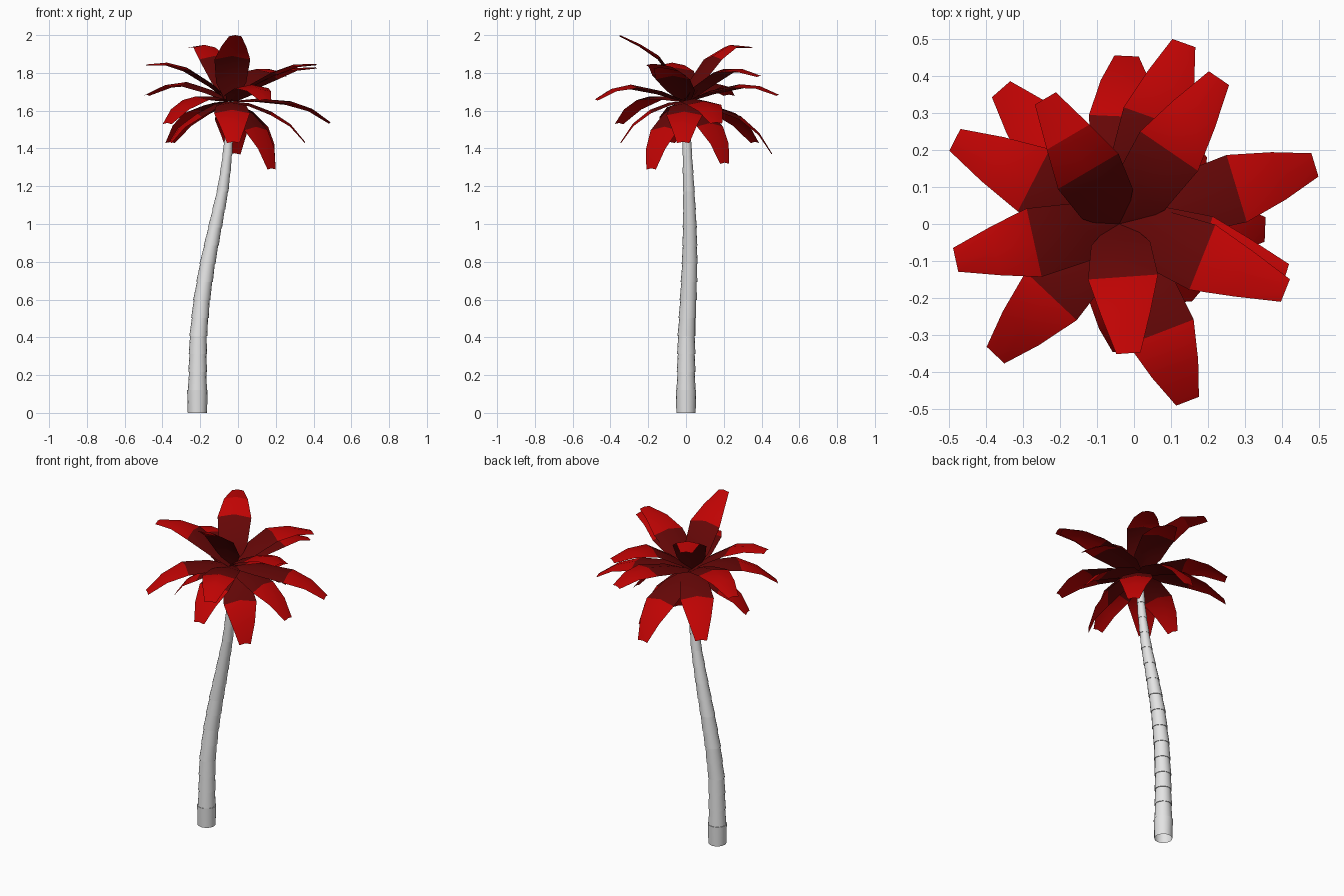
import bpy, bmesh, math
from mathutils import Vector

cube = bpy.data.objects.get("Cube")
if cube:
    bpy.data.objects.remove(cube, do_unlink=True)


def material(name, color):
    m = bpy.data.materials.new(name)
    m.use_nodes = True
    m.diffuse_color = (*color, 1)
    m.node_tree.nodes["Principled BSDF"].inputs["Base Color"].default_value = (*color, 1)
    return m


grey = material("pale grey bark", (0.77, 0.77, 0.77))
dark = material("dark red", (0.13, 0.002, 0.002))
bright = material("bright red", (0.52, 0.001, 0.001))


def finish(name, bm, mats, angle):
    mesh = bpy.data.meshes.new(name)
    bm.to_mesh(mesh)
    bm.free()
    for m in mats:
        mesh.materials.append(m)
    ob = bpy.data.objects.new(name, mesh)
    bpy.context.collection.objects.link(ob)
    bpy.ops.object.select_all(action="DESELECT")
    ob.select_set(True)
    bpy.context.view_layer.objects.active = ob
    bpy.ops.object.shade_smooth_by_angle(angle=math.radians(angle))


# Trunk: a leaning stack of segments, each wider at its foot (x, y, z, radius)
SPINE = [(-0.215, 0, 0, 0.051), (-0.215, 0, 0.12, 0.048), (-0.211, 0.002, 0.4, 0.045),
         (-0.192, 0.012, 0.6, 0.043), (-0.16, 0.02, 0.8, 0.04), (-0.118, 0.02, 1.0, 0.035),
         (-0.076, 0.014, 1.2, 0.029), (-0.05, 0.005, 1.42, 0.023), (-0.04, 0, 1.65, 0.02)]


def spine(z):
    for a, b in zip(SPINE, SPINE[1:]):
        if z <= b[2]:
            t = (z - a[2]) / (b[2] - a[2])
            return [p + (q - p) * t for p, q in zip(a, b)]
    return SPINE[-1]


def build_trunk(sides=16, segments=16):
    bm = bmesh.new()
    levels = [0, 0.12] + [0.12 + 1.53 * i / segments for i in range(1, segments + 1)]
    rings = []
    for i, (low, high) in enumerate(zip(levels, levels[1:])):
        flares = (1.0, 1.13) if i == 0 else (1.06, 0.97)
        for z, flare in zip((low, high), flares):
            x, y, h, r = spine(z)
            rings.append([bm.verts.new((x + r * flare * math.cos(a), y + r * flare * math.sin(a), h))
                          for a in (math.tau * k / sides for k in range(sides))])
    for a, b in zip(rings, rings[1:]):
        for k in range(sides):
            n = (k + 1) % sides
            bm.faces.new((a[k], a[n], b[n], b[k]))
    bm.faces.new(rings[-1])
    finish("trunk", bm, [grey], 40)


build_trunk()

# Fronds: arched sheets with a dark inner half and a bright outer half
CROWN = Vector((-0.04, 0, 1.65))
HALF_WIDTHS = (0.025, 0.08, 0.095, 0.067, 0.033)


def build_frond(name, tip, joint_z, reach=0.52, bulge=0.018, arch=0.02):
    tip = Vector(tip)
    joint = CROWN.lerp(tip, reach)
    joint.z = joint_z
    along = tip - CROWN
    side = Vector((-along.y, along.x, 0)).normalized()
    inner = CROWN.lerp(joint, 0.45) + (joint - CROWN).cross(side).normalized() * 0.014
    outer = joint.lerp(tip, 0.5) + (tip - joint).cross(side).normalized() * bulge
    bm = bmesh.new()
    rows = []
    for p, w in zip((CROWN, inner, joint, outer, tip), HALF_WIDTHS):
        rows.append([bm.verts.new(p + side * w * s - Vector((0, 0, arch * abs(s) * w / 0.1)))
                     for s in (-1, 0, 1)])
    for i, (a, b) in enumerate(zip(rows, rows[1:])):
        for k in (0, 1):
            f = bm.faces.new((a[k], b[k], b[k + 1], a[k + 1]))
            f.material_index = int(i >= 2)
    finish(name, bm, [dark, bright], 30)


FRONDS = [
    # raised fronds
    ("front_upright_frond", (-0.015, -0.35, 2.0), 1.89, 0.41, 0.008),
    ("back_upright_frond", (-0.24, 0.34, 1.938), 1.89, 0.42, 0.035),
    ("left_raised_frond", (0.41, -0.18, 1.848), 1.805, 0.5),
    ("left_raised_frond_lower", (0.41, -0.14, 1.83), 1.785, 0.5),
    ("right_raised_frond", (-0.483, -0.097, 1.845), 1.828, 0.52),
    ("back_left_raised_frond", (0.23, 0.395, 1.785), 1.82, 0.5),
    # level fronds
    ("left_frond", (0.49, 0.16, 1.538), 1.65, 0.6),
    ("front_frond", (0.145, -0.48, 1.66), 1.738, 0.61),
    ("front_right_frond", (-0.375, -0.355, 1.535), 1.675, 0.55),
    ("back_right_frond", (-0.485, 0.228, 1.685), 1.752, 0.52),
    ("back_frond", (0.135, 0.49, 1.685), 1.74, 0.58),
    # drooping fronds
    ("left_drooping_frond", (0.355, -0.015, 1.435), 1.595, 0.55),
    ("front_left_drooping_frond", (0.178, -0.185, 1.295), 1.515, 0.62),
    ("front_drooping_frond", (-0.025, -0.345, 1.435), 1.605, 0.55),
    ("right_drooping_frond", (-0.36, -0.09, 1.435), 1.585, 0.55),
    ("back_right_drooping_frond", (-0.36, 0.365, 1.435), 1.605, 0.55),
    ("back_drooping_frond", (-0.02, 0.455, 1.375), 1.57, 0.64),
    ("back_left_drooping_frond", (0.175, 0.205, 1.325), 1.535, 0.62),
]
for frond in FRONDS:
    build_frond(*frond)
